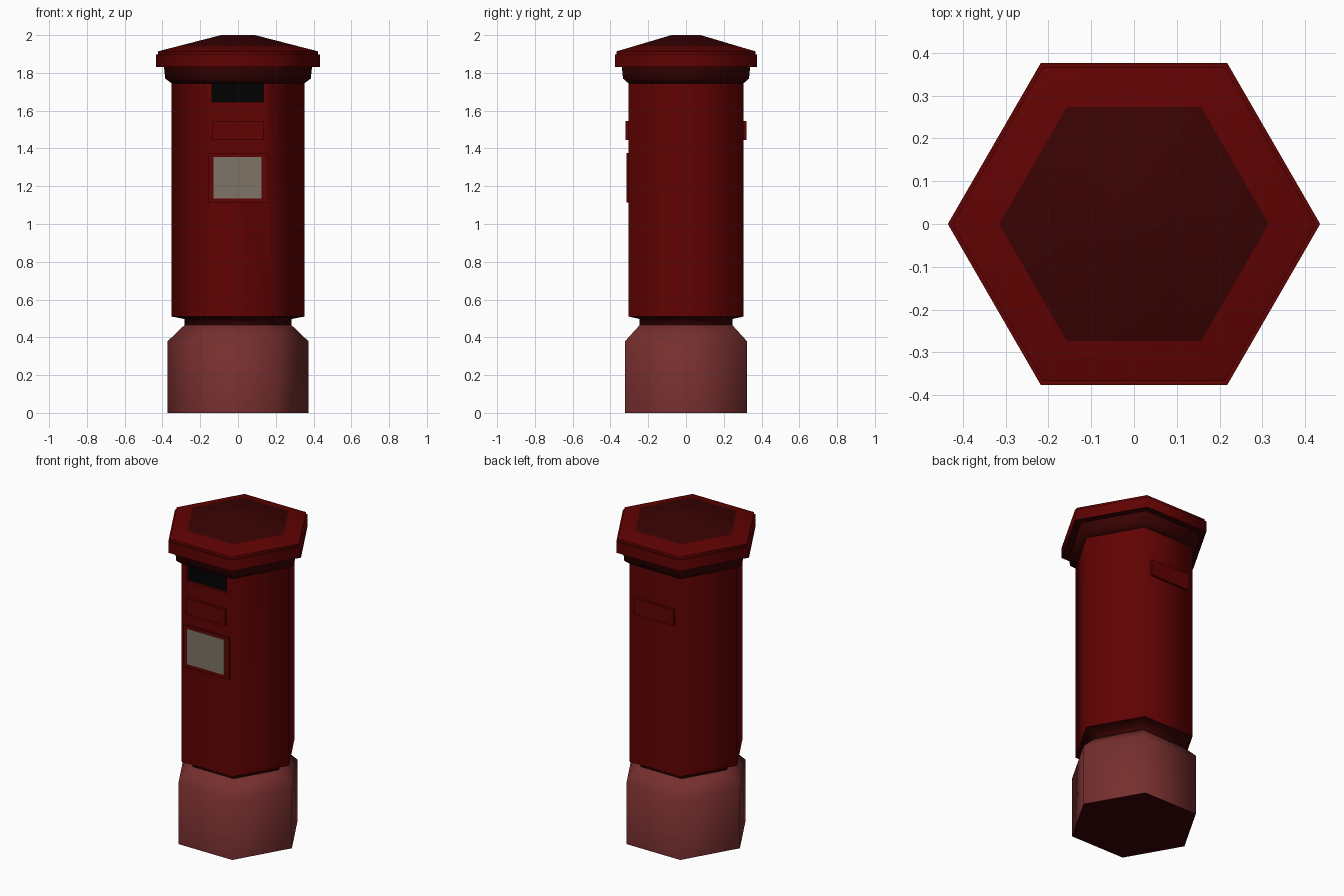
import bpy
import bmesh
from math import cos, sin, pi, radians

cube = bpy.data.objects.get("Cube")
if cube:
    bpy.data.objects.remove(cube, do_unlink=True)


def material(name, rgb):
    m = bpy.data.materials.new(name)
    m.use_nodes = True
    m.diffuse_color = (*rgb, 1)
    m.node_tree.nodes["Principled BSDF"].inputs["Base Color"].default_value = (*rgb, 1)
    return m


RED = material("post red", (0.118, 0.0006, 0.0006))
DARK = material("dark red", (0.04, 0.0006, 0.0006))
PINK = material("faded pink red", (0.184, 0.028, 0.028))
PAPER = material("paper beige", (0.21, 0.175, 0.135))
BLACK = material("slot black", (0.0003, 0.0003, 0.0003))


def finish(name, bm, mats):
    bmesh.ops.recalc_face_normals(bm, faces=bm.faces)
    mesh = bpy.data.meshes.new(name)
    bm.to_mesh(mesh)
    bm.free()
    for m in mats:
        mesh.materials.append(m)
    obj = bpy.data.objects.new(name, mesh)
    bpy.context.collection.objects.link(obj)
    return obj


def hex_stack(name, profile, *mats, sharp=62):
    """Softly shaded hexagonal solid from (corner radius, height) pairs.
    A second material colours the faces that look straight down."""
    bm = bmesh.new()
    rings = [[bm.verts.new((r * cos(i * pi / 3), r * sin(i * pi / 3), z)) for i in range(6)]
             for r, z in profile]
    bm.faces.new(rings[0])
    bm.faces.new(rings[-1])
    for a, b in zip(rings, rings[1:]):
        for i in range(6):
            j = (i + 1) % 6
            bm.faces.new((a[i], a[j], b[j], b[i]))
    obj = finish(name, bm, mats)
    for p in obj.data.polygons:
        p.use_smooth = True
        if len(mats) > 1 and p.normal.z < -0.9:
            p.material_index = 1
    obj.data.set_sharp_from_angle(angle=radians(sharp))
    return obj


def box(name, mat, x, y, z):
    """Box spanning the given (low, high) ranges."""
    bm = bmesh.new()
    bmesh.ops.create_cube(bm, size=1)
    for v in bm.verts:
        v.co = [r[0] if c < 0 else r[1] for c, r in zip(v.co, (x, y, z))]
    return finish(name, bm, [mat])


# Plinth, dark neck flaring out to the pillar
hex_stack("plinth", [(0.372, 0), (0.372, 0.38), (0.283, 0.465)], PINK, DARK)
hex_stack("neck", [(0.283, 0.46), (0.283, 0.497), (0.351, 0.51)], DARK, sharp=82)
pillar = hex_stack("pillar", [(0.352, 0.51), (0.352, 1.77)], RED)

# Collar, rim, roof and crown
hex_stack("collar", [(0.352, 1.745), (0.385, 1.77), (0.393, 1.84)], DARK)
hex_stack("rim", [(0.435, 1.83), (0.435, 1.898)], RED, DARK)
hex_stack("roof", [(0.424, 1.895), (0.424, 1.914), (0.315, 1.942)], RED)
hex_stack("crown", [(0.315, 1.942), (0.09, 2.0)], DARK)

# Posting slot cut into the front
slot_x, slot_z = (-0.137, 0.135), (1.645, 1.752)
cutter = box("slot_cutter", RED, slot_x, (-0.4, -0.28), slot_z)
cutter.hide_render = True
cutter.hide_viewport = True
cut = pillar.modifiers.new("slot", "BOOLEAN")
cut.operation = "DIFFERENCE"
cut.solver = "EXACT"
cut.object = cutter
box("slot_back", BLACK, slot_x, (-0.288, -0.28), slot_z)

# Name plates, front and back
for name, side in (("front_plate", -1), ("back_plate", 1)):
    box(name, RED, (-0.137, 0.135), sorted((side * 0.3, side * 0.319)), (1.445, 1.545))

# Notice frame and paper
box("notice_frame", RED, (-0.158, 0.158), (-0.314, -0.3), (1.113, 1.375))
box("notice_paper", PAPER, (-0.13, 0.125), (-0.316, -0.31), (1.135, 1.355))
